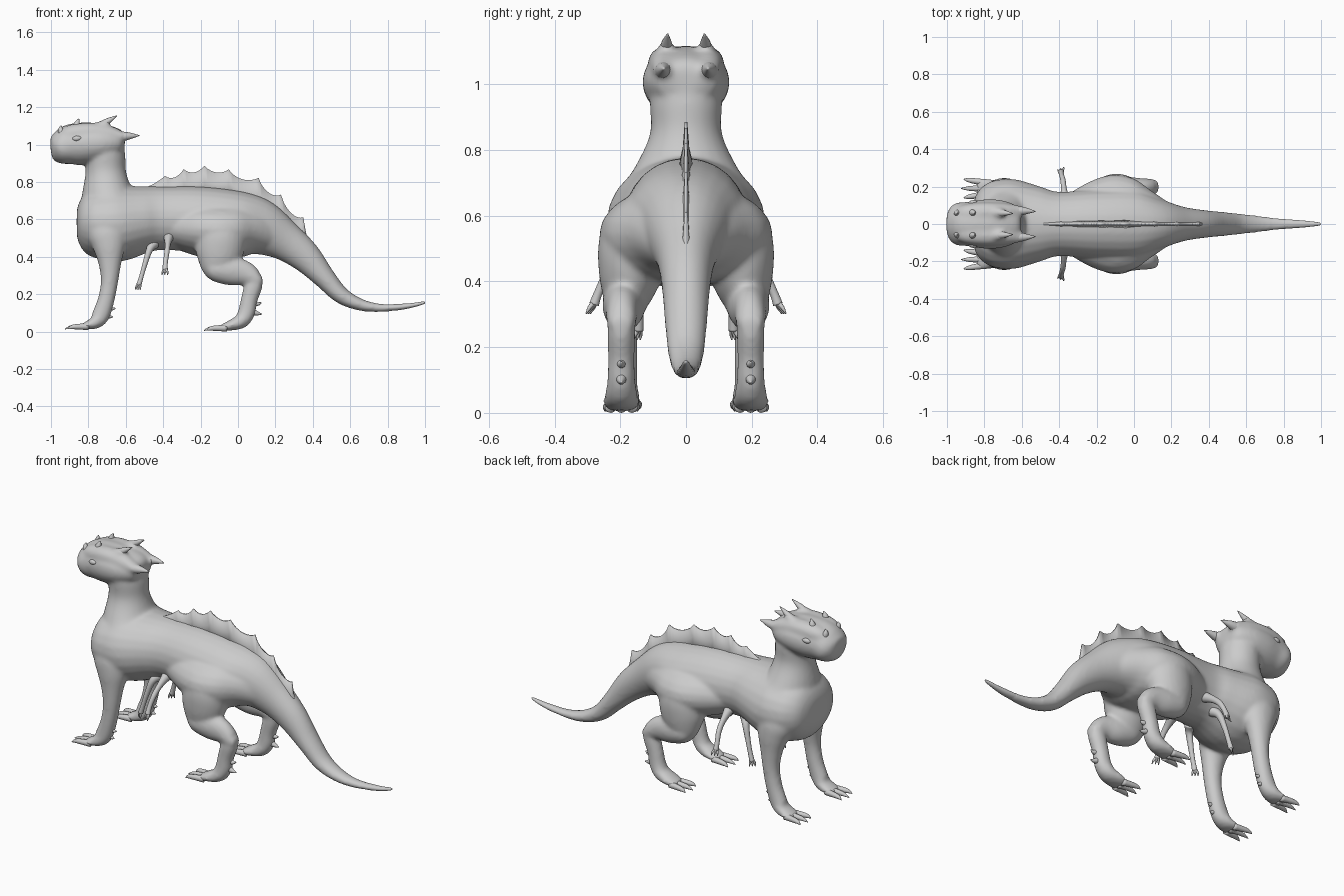
import bpy, bmesh, math
from mathutils import Vector


def spline(pts, steps):
    """Catmull-Rom interpolation of rings (x, y, z, side radius, other radius)."""
    out, n = [], len(pts)
    for i in range(n - 1):
        p = [pts[max(i - 1, 0)], pts[i], pts[i + 1], pts[min(i + 2, n - 1)]]
        for s in range(steps):
            t = s / steps
            out.append([0.5 * (2 * b + (c - a) * t + (2 * a - 5 * b + 4 * c - d) * t * t
                               + (3 * b - a - 3 * c + d) * t ** 3) for a, b, c, d in zip(*p)])
    return out + [list(pts[-1])]


def loft(bm, pts, mirror=False, sides=24, steps=5):
    """Closed tube through elliptical rings; mirror adds the other side in y."""
    rings = spline(pts, steps)
    cs = [Vector(r[:3]) for r in rings]
    for sy in ((1, -1) if mirror else (1,)):
        loops = []
        for i, r in enumerate(rings):
            tan = (cs[min(i + 1, len(cs) - 1)] - cs[max(i - 1, 0)]).normalized()
            side = Vector((0, 1, 0)) - tan * tan.y
            side.normalize()
            up = tan.cross(side)
            ring = []
            for k in range(sides):
                a = 2 * math.pi * k / sides
                v = cs[i] + side * (max(r[3], .002) * math.cos(a)) + up * (max(r[4], .002) * math.sin(a))
                ring.append(bm.verts.new((v.x, v.y * sy, v.z)))
            loops.append(ring)
        for a, b in zip(loops, loops[1:]):
            for k in range(sides):
                j = (k + 1) % sides
                bm.faces.new((a[k], a[j], b[j], b[k]))
        bm.faces.new(loops[0])
        bm.faces.new(loops[-1])


def finish(bm, name, smooth=True):
    bmesh.ops.recalc_face_normals(bm, faces=bm.faces)
    me = bpy.data.meshes.new(name)
    bm.to_mesh(me)
    bm.free()
    for p in me.polygons:
        p.use_smooth = smooth
    ob = bpy.data.objects.new(name, me)
    bpy.context.collection.objects.link(ob)
    return ob


def spikes(name, items, sides=12, mid=.62):
    """Mirrored curved spikes: (base, middle, tip, base radius)."""
    bm = bmesh.new()
    for a, m, b, r in items:
        loft(bm, [(*a, r, r), (*m, r * mid, r * mid), (*b, .002, .002)], True, sides, 4)
    return finish(bm, name)


# Torso and tail
bm = bmesh.new()
loft(bm, [(-.862, 0, .58, .09, .07), (-.845, 0, .58, .155, .12), (-.81, 0, .58, .20, .165),
          (-.75, 0, .58, .232, .19), (-.64, 0, .58, .24, .205), (-.5, 0, .60, .20, .178),
          (-.4, 0, .605, .172, .17), (-.2, 0, .60, .185, .175), (0, 0, .58, .185, .17),
          (.12, 0, .555, .14, .15), (.25, 0, .485, .095, .108), (.36, 0, .40, .076, .085),
          (.46, 0, .29, .066, .06), (.55, 0, .195, .057, .046), (.65, 0, .145, .046, .033),
          (.75, 0, .127, .034, .023), (.85, 0, .130, .024, .018), (.92, 0, .138, .017, .013)])
# Hips
loft(bm, [(-.40, 0, .56, .13, .07), (-.33, 0, .555, .175, .11), (-.22, 0, .55, .235, .145),
          (-.11, 0, .545, .264, .152), (0, 0, .545, .243, .15), (.09, 0, .54, .18, .13),
          (.19, 0, .51, .11, .09)])
# Neck and upper chest
loft(bm, [(-.68, 0, .50, .21, .175), (-.685, 0, .58, .22, .178), (-.685, 0, .66, .21, .172),
          (-.70, 0, .75, .155, .135), (-.707, 0, .85, .11, .109), (-.71, 0, .95, .11, .107),
          (-.71, 0, 1.03, .10, .09)])
# Head
loft(bm, [(-1.0, 0, .965, .04, .035), (-.985, 0, .968, .08, .067), (-.95, 0, .98, .113, .09),
          (-.89, 0, 1.0, .118, .11), (-.8, 0, 1.005, .132, .113), (-.71, 0, 1.01, .128, .10),
          (-.63, 0, 1.015, .098, .068), (-.605, 0, 1.015, .05, .035)])
# Brow ridges with blended horn and bump roots
loft(bm, [(-.95, .05, 1.03, .03, .03), (-.90, .055, 1.055, .05, .048), (-.8, .06, 1.065, .056, .052),
          (-.70, .062, 1.055, .05, .05), (-.63, .067, 1.045, .036, .03), (-.59, .07, 1.043, .024, .018)], True)
loft(bm, [(-.78, .06, 1.07, .04, .04), (-.72, .06, 1.105, .028, .026), (-.69, .058, 1.125, .018, .016)], True)
# Front legs
loft(bm, [(-.70, .13, .64, .06, .09), (-.70, .16, .54, .08, .11), (-.69, .175, .46, .072, .09),
          (-.685, .185, .37, .055, .063), (-.687, .19, .27, .045, .047),
          (-.705, .19, .17, .043, .045), (-.735, .19, .085, .043, .048),
          (-.765, .19, .048, .05, .035), (-.82, .19, .03, .054, .018), (-.845, .19, .026, .04, .01)], True)
# Thighs
loft(bm, [(-.085, .13, .62, .08, .10), (-.09, .155, .52, .109, .133), (-.10, .17, .42, .097, .128),
          (-.11, .181, .34, .07, .092), (-.11, .185, .285, .038, .05)], True)
# Shins
loft(bm, [(-.17, .185, .34, .04, .03), (-.13, .187, .335, .064, .065), (-.04, .19, .325, .064, .078),
          (.04, .195, .31, .05, .066), (.10, .197, .278, .044, .042), (.13, .197, .275, .03, .022)], True)
# Hind ankles and feet
loft(bm, [(.105, .197, .30, .035, .03), (.085, .197, .25, .043, .048), (.06, .197, .17, .041, .045),
          (.045, .197, .10, .043, .046), (.015, .197, .055, .05, .04), (-.05, .197, .03, .056, .026),
          (-.095, .197, .02, .042, .014)], True)
body = finish(bm, "body")
rm = body.modifiers.new("blend", 'REMESH')
rm.mode = 'VOXEL'
rm.voxel_size = .009
rm.use_smooth_shade = True
sm = body.modifiers.new("soften", 'SMOOTH')
sm.factor = .5
sm.iterations = 14

# Tail tip
bm = bmesh.new()
loft(bm, [(.78, 0, .126, .026, .017), (.86, 0, .131, .022, .0165), (.93, 0, .14, .016, .012),
          (.985, 0, .152, .009, .008), (1.0, 0, .156, .003, .003)])
finish(bm, "tail_tip")

# Scalloped back fin, wedge shaped in section
peaks = [(-.53, .762), (-.39, .832), (-.29, .868), (-.18, .886), (-.05, .867), (.11, .822),
         (.23, .732), (.35, .61), (.385, .47)]
prof = []
for i, ((x0, z0), (x1, z1)) in enumerate(zip(peaks, peaks[1:])):
    sag = .012 if i == 0 else .026
    for s in range(8):
        t = s / 8
        drop = t ** .65 if 4 <= i < 7 else t
        prof.append((x0 + (x1 - x0) * t, z0 + (z1 - z0) * drop - sag * math.sin(math.pi * t) ** .8))
prof.append(peaks[-1])
bm = bmesh.new()
rows = []
for x, z in prof:
    base = .73 if x < -.05 else .73 - .85 * (x + .05) ** 1.25
    base = min(base, z - .02)
    mid = (base + z) / 2
    rows.append([bm.verts.new(c) for c in ((x, .028, base), (x, .01, mid), (x, .004, z),
                                           (x, -.004, z), (x, -.01, mid), (x, -.028, base))])
for a, b in zip(rows, rows[1:]):
    for k in range(6):
        j = (k + 1) % 6
        bm.faces.new((a[k], a[j], b[j], b[k]))
bm.faces.new(rows[0])
bm.faces.new(rows[-1])
finish(bm, "back_fin")

# Toes with claws: fanned in threes on each foot
toes = []
for fx, fy, tip_x, z in ((-.80, .19, -.925, .02), (-.06, .197, -.182, .012)):
    for d in (-1, 0, 1):
        reach = tip_x + .015 * abs(d)
        toes.append(((fx, fy + d * .032, z + .006), (fx - .08, fy + d * .044, z + .005),
                     (reach, fy + d * .05, z - .006), .018))
spikes("toes", toes, 12, .7)

# Spurs behind the ankles
spikes("ankle_spurs", [((.07, .197, .155), (.105, .197, .148), (.125, .197, .155), .018),
                       ((.065, .197, .11), (.1, .197, .098), (.128, .197, .093), .02),
                       ((-.70, .19, .13), (-.672, .19, .122), (-.655, .19, .125), .016),
                       ((-.71, .19, .09), (-.685, .19, .08), (-.668, .19, .078), .016)])

# Small belly arms, two pairs
bm = bmesh.new()
loft(bm, [(-.45, .09, .47, .03, .03), (-.472, .12, .44, .02, .019), (-.495, .135, .37, .015, .014),
          (-.515, .142, .30, .013, .012), (-.53, .145, .25, .015, .014)], True, 14)
loft(bm, [(-.37, .12, .51, .03, .03), (-.375, .185, .47, .019, .016), (-.38, .235, .425, .016, .014),
          (-.388, .265, .37, .013, .013), (-.39, .28, .33, .015, .015)], True, 14)
finish(bm, "belly_arms")
claws = []
for d in (-1, 0, 1):
    claws.append(((-.528, .145, .26), (-.533 + d * .01, .146 + d * .008, .24),
                  (-.535 + d * .012, .15 + d * .01, .222), .01))
    claws.append(((-.39, .277, .34), (-.39 + d * .012, .288 + d * .006, .32),
                  (-.392 + d * .016, .298 + d * .006, .302), .01))
spikes("arm_claws", claws, 8)

# Head horns and brow bumps
spikes("head_horns", [((-.76, .06, 1.08), (-.70, .059, 1.122), (-.648, .056, 1.154), .028),
                      ((-.66, .068, 1.038), (-.59, .07, 1.045), (-.527, .067, 1.048), .034),
                      ((-.865, .06, 1.085), (-.86, .06, 1.115), (-.85, .058, 1.138), .024),
                      ((-.935, .058, 1.05), (-.948, .058, 1.08), (-.945, .057, 1.102), .024)])

# Eyes
bm = bmesh.new()
loft(bm, [(-.89, .104, 1.028, .004, .004), (-.878, .106, 1.03, .014, .011),
          (-.862, .109, 1.032, .018, .016), (-.845, .111, 1.034, .014, .011),
          (-.832, .111, 1.036, .004, .004)], True, 12)
finish(bm, "eyes")
